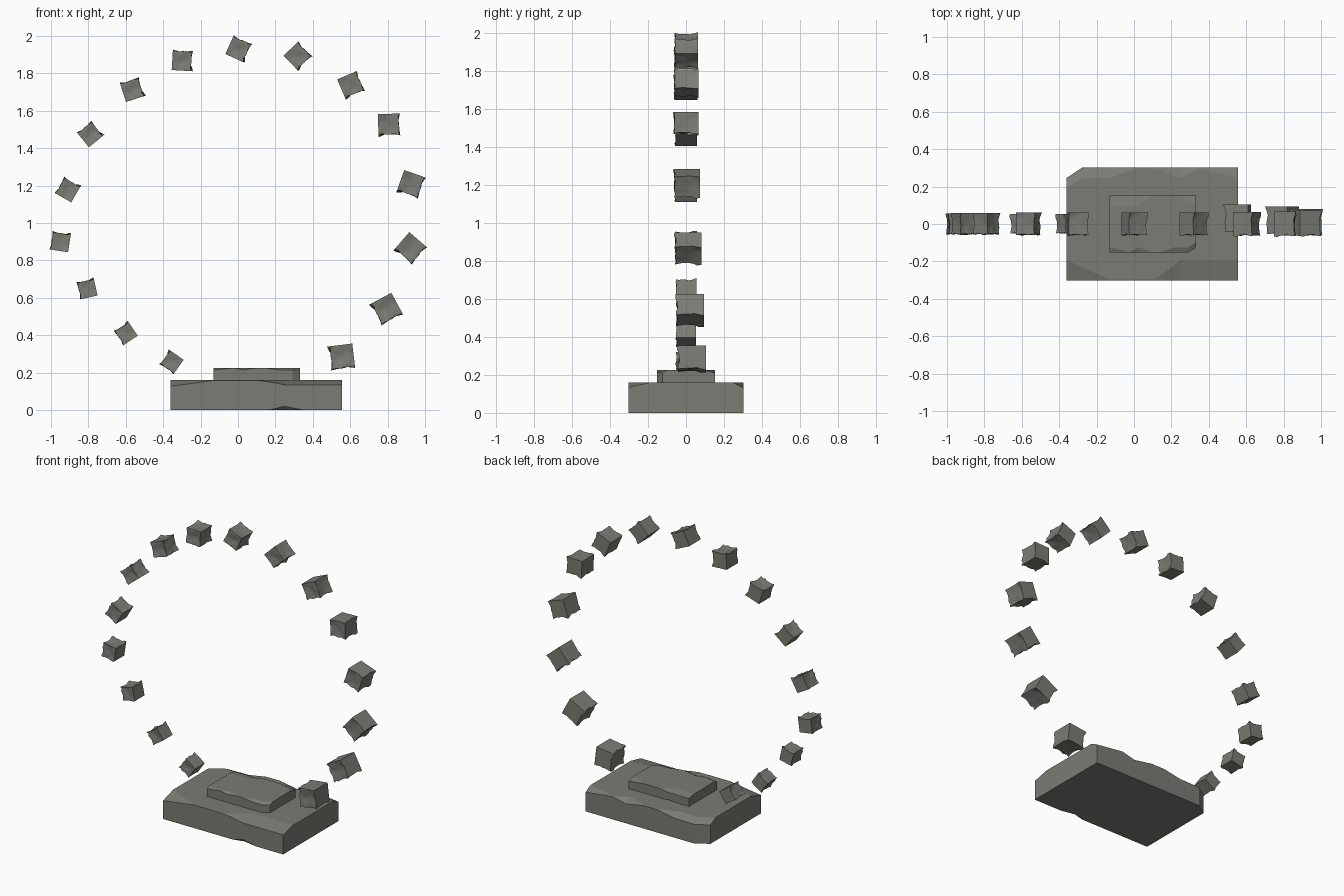
import bpy, bmesh, math
from mathutils import Matrix, Vector, noise

if "Cube" in bpy.data.objects:
    bpy.data.objects.remove(bpy.data.objects["Cube"])

stone_mat = bpy.data.materials.new("weathered grey stone")
stone_mat.diffuse_color = (0.2, 0.2, 0.178, 1)
stone_mat.use_nodes = True
stone_mat.node_tree.nodes["Principled BSDF"].inputs["Base Color"].default_value = stone_mat.diffuse_color


def finish(bm, name):
    bmesh.ops.recalc_face_normals(bm, faces=bm.faces)
    mesh = bpy.data.meshes.new(name)
    bm.to_mesh(mesh)
    bm.free()
    mesh.materials.append(stone_mat)
    obj = bpy.data.objects.new(name, mesh)
    bpy.context.collection.objects.link(obj)
    return obj


# Slab columns: x, front drop, front inset, back drop, back inset, bottom chip
COLUMNS = [
    (-0.458, 0.033, 0.11, 0.030, 0.055, 0.0),
    (-0.375, 0.022, 0.07, 0.028, 0.055, 0.0),
    (-0.225, 0.001, 0.004, 0.026, 0.055, 0.0),
    (-0.09, 0.001, 0.004, 0.002, 0.005, 0.0),
    (0.01, 0.002, 0.005, 0.002, 0.005, 0.0),
    (0.07, 0.010, 0.045, 0.012, 0.03, 0.0),
    (0.15, 0.025, 0.11, 0.026, 0.055, 0.02),
    (0.25, 0.025, 0.11, 0.002, 0.005, 0.0),
    (0.458, 0.025, 0.11, 0.028, 0.055, 0.0),
]


def chipped_slab(name, half_depth=0.302, height=0.16):
    """Loft of cross-sections whose upper edges are chipped unevenly."""
    bm = bmesh.new()
    rings = []
    for i, (x, fd, fi, bd, bi, chip) in enumerate(COLUMNS):
        back = half_depth - (0.055 if i == 0 else 0)      # broken rear corner
        pts = [(-half_depth + chip, 0), (-half_depth, chip),
               (-half_depth, height - fd), (-half_depth + fi, height),
               (back - bi, height), (back, height - bd), (back, 0)]
        rings.append([bm.verts.new((x, y, z)) for y, z in pts])
    for a, b in zip(rings, rings[1:]):
        for j in range(len(a)):
            k = (j + 1) % len(a)
            bm.faces.new((a[j], a[k], b[k], b[j]))
    bm.faces.new(rings[0])
    bm.faces.new(rings[-1])
    bmesh.ops.remove_doubles(bm, verts=bm.verts, dist=0.0001)
    return finish(bm, name)


# Two-step plinth: the upper step is a smaller slab turned half round
base = chipped_slab("base_slab")
base.location = (0.098, 0, 0)
step = chipped_slab("upper_step")
step.location = (0.101, 0, 0.158)
step.rotation_euler.z = math.pi
step.scale = (0.505, 0.505, 0.42)


def ring_stone(name, centre, side, depth, angle):
    """Cube with hollowed, bumpy front, top and left faces."""
    bm = bmesh.new()
    bmesh.ops.create_cube(bm, size=1)
    bmesh.ops.subdivide_edges(bm, edges=bm.edges, cuts=5, use_grid_fill=True)
    for v in bm.verts:
        p = v.co.copy()
        for axis, sign in ((1, -1), (2, 1), (0, -1)):
            if p[axis] * sign > 0.49:
                u, w = p[(axis + 1) % 3], p[(axis + 2) % 3]
                hollow = 0.09 * (1 - 2 * (u * u + w * w))
                bump = 0.09 * noise.noise(p * 3.1 + Vector((4.3, 1.7, 2.2)))
                v.co[axis] -= sign * (hollow - bump)
    m = Matrix.Rotation(-math.radians(angle), 4, 'Y') @ Matrix.Diagonal((side, depth, side, 1))
    bm.transform(m)
    for f in bm.faces:
        f.smooth = True
    for e in bm.edges:
        if len(e.link_faces) == 2:
            e.smooth = e.calc_face_angle(0) < math.radians(40)
    obj = finish(bm, name)
    obj.location = centre


# Floating ring: x, z, side, y offset, growing clockwise from lower left
STONES = [
    (-0.355, 0.257, 0.092, 0), (-0.60, 0.41, 0.092, 0), (-0.807, 0.648, 0.094, 0),
    (-0.95, 0.90, 0.099, 0), (-0.91, 1.178, 0.10, 0), (-0.79, 1.475, 0.10, 0),
    (-0.565, 1.713, 0.105, 0), (-0.298, 1.868, 0.107, 0), (0.003, 1.93, 0.107, 0),
    (0.32, 1.893, 0.108, 0), (0.604, 1.738, 0.112, 0), (0.807, 1.526, 0.115, 0),
    (0.925, 1.207, 0.119, 0.004), (0.922, 0.865, 0.122, 0.01),
    (0.794, 0.54, 0.128, 0.02), (0.555, 0.284, 0.128, 0.03),
]
for i, (x, z, side, y) in enumerate(STONES):
    ring_stone(f"ring_stone_{i + 1}", (x, y, z), side, side * 1.16, 55 - 21.2 * i)
